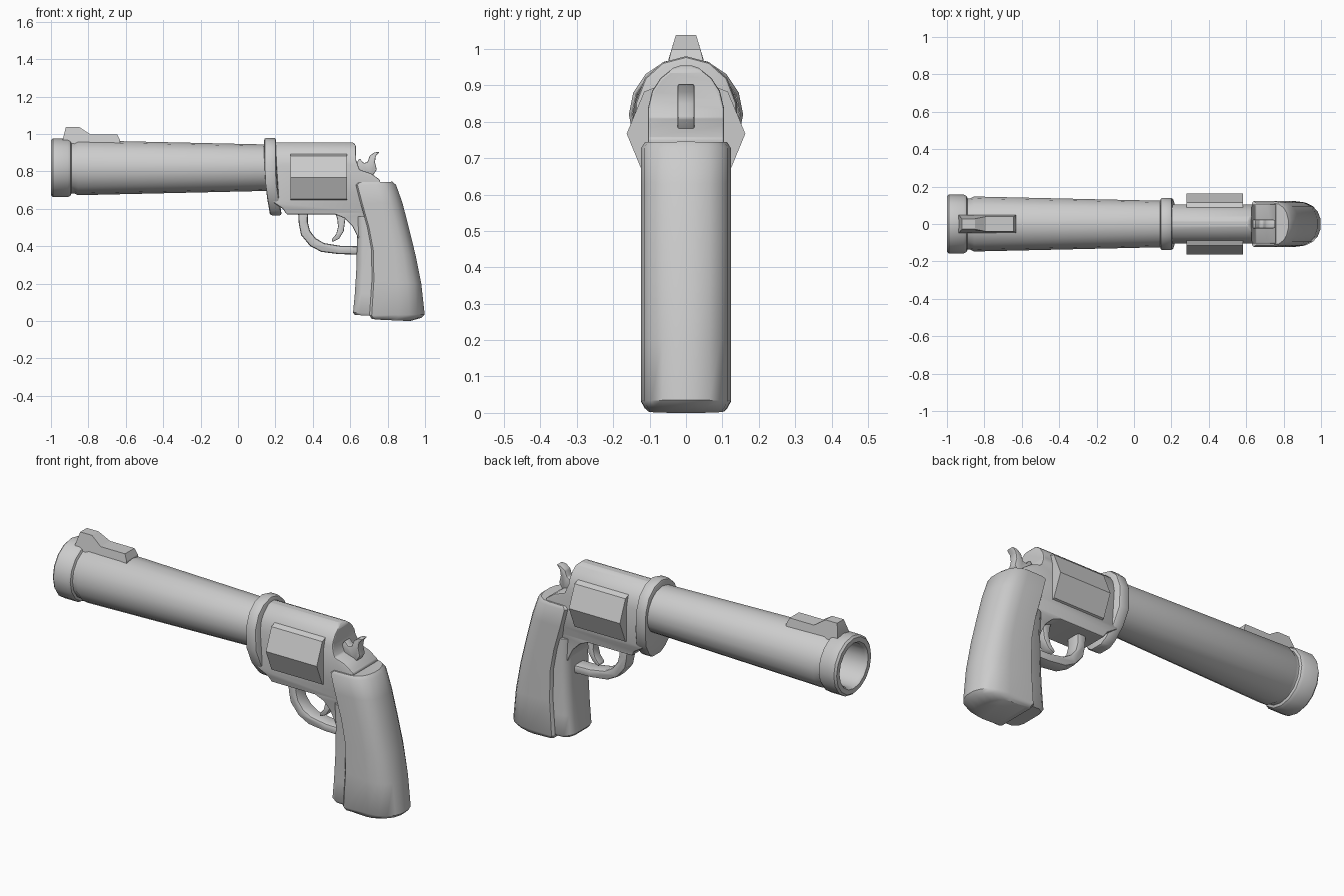
import bpy, bmesh, math

if "Cube" in bpy.data.objects:
    bpy.data.objects.remove(bpy.data.objects["Cube"])


def finish(name, verts, faces, bevel=0, segs=2, angle=35):
    me = bpy.data.meshes.new(name)
    me.from_pydata(verts, [], faces)
    bm = bmesh.new()
    bm.from_mesh(me)
    bmesh.ops.recalc_face_normals(bm, faces=bm.faces)
    bm.to_mesh(me)
    bm.free()
    ob = bpy.data.objects.new(name, me)
    bpy.context.collection.objects.link(ob)
    if bevel:
        add_bevel(ob, bevel, segs)
    smooth(ob, angle)
    return ob


def activate(ob):
    bpy.ops.object.select_all(action='DESELECT')
    ob.select_set(True)
    bpy.context.view_layer.objects.active = ob


def smooth(ob, angle=35):
    activate(ob)
    bpy.ops.object.shade_smooth_by_angle(angle=math.radians(angle))


def add_bevel(ob, width, segs=2):
    m = ob.modifiers.new("bevel", 'BEVEL')
    m.width, m.segments = width, segs
    m.limit_method, m.angle_limit = 'ANGLE', math.radians(35)
    activate(ob)
    bpy.ops.object.modifier_apply(modifier=m.name)


def loft(name, rings, closed_ends=True, **kw):
    n = len(rings[0])
    verts = [p for r in rings for p in r]
    faces = [(k*n + i, k*n + (i+1) % n, (k+1)*n + (i+1) % n, (k+1)*n + i)
             for k in range(len(rings) - 1) for i in range(n)]
    if closed_ends:
        faces += [tuple(range(n)), tuple(range(len(verts) - n, len(verts)))]
    return finish(name, verts, faces, **kw)


def prism(name, pts, half, **kw):
    """Side profile (x, z) extruded across y; half may depend on z."""
    h = half if callable(half) else (lambda z: half)
    return loft(name, [[(x, s*h(z), z) for x, z in pts] for s in (-1, 1)], **kw)


def along_x(name, half_pts, x0, x1, shift=lambda z: 0, **kw):
    """Half section (y, z), mirrored and extruded along x."""
    sec = half_pts + [(-y, z) for y, z in reversed(half_pts) if y > 0]
    return loft(name, [[(x + shift(z), y, z) for y, z in sec] for x in (x0, x1)], **kw)


def lathe(name, prof, zc, n, phase=0, **kw):
    rings = [[(x, r*math.sin(phase + 2*math.pi*i/n), zc + r*math.cos(phase + 2*math.pi*i/n))
              for i in range(n)] for x, r in prof]
    return loft(name, rings, **kw)


def handle(name, levels, section):
    """Stack of (front x, front z, back x, back z, width scale) with a (t, y) half section."""
    sec = section + [(t, -y) for t, y in reversed(section)]
    rings = [[(fx + t*(bx - fx), y*s, fz + t*(bz - fz)) for t, y in sec]
             for fx, fz, bx, bz, s in levels]
    return loft(name, rings, angle=40)


# Barrel with muzzle collar, groove, taper and bore
lathe("barrel", [(0.16, 0.108), (-0.985, 0.112), (-1.0, 0.122), (-1.0, 0.147),
                 (-0.99, 0.157), (-0.91, 0.157), (-0.895, 0.149), (-0.89, 0.137),
                 (-0.875, 0.137), (-0.855, 0.147), (0.16, 0.124)], 0.82, 16)

# Front sight
prism("front_sight", [(-0.937, 0.95), (-0.937, 0.972), (-0.92, 1.038), (-0.85, 1.038),
                      (-0.79, 0.998), (-0.645, 0.998), (-0.63, 0.965), (-0.63, 0.94)],
      lambda z: 0.048 if z < 0.98 else (0.04 if z < 1.01 else 0.028), angle=20)

# Flange between barrel and frame, leaning back at the bottom
along_x("frame_flange", [(0, 0.98), (0.065, 0.963), (0.113, 0.92), (0.14, 0.85), (0.14, 0.74),
                         (0.115, 0.655), (0.07, 0.59), (0.035, 0.565)], 0.14, 0.203,
        lambda z: max(0, 0.75 - z)*0.17, bevel=0.012)

# Frame: side profile cut to a round-topped section
frame = prism("frame", [(0.18, 0.955), (0.615, 0.955), (0.63, 0.94), (0.632, 0.86), (0.65, 0.81),
                        (0.71, 0.79), (0.76, 0.755), (0.76, 0.65), (0.74, 0.45), (0.65, 0.42),
                        (0.635, 0.46), (0.61, 0.51), (0.57, 0.55), (0.52, 0.57), (0.26, 0.57),
                        (0.24, 0.6), (0.18, 0.64)], 0.2)
cutter = along_x("frame_section", [(0, 0.96), (0.035, 0.948), (0.07, 0.92), (0.093, 0.885),
                                   (0.105, 0.835), (0.105, 0.63), (0.09, 0.58),
                                   (0.09, 0.3)], 0.0, 1.0)
cutter.hide_render = True
mod = frame.modifiers.new("section", 'BOOLEAN')
mod.operation, mod.object, mod.solver = 'INTERSECT', cutter, 'EXACT'
activate(frame)
bpy.ops.object.modifier_apply(modifier=mod.name)
bpy.data.objects.remove(cutter)
add_bevel(frame, 0.01)
smooth(frame)

# Eight-sided cartridge drum
lathe("drum", [(0.28, 0.163), (0.583, 0.163)], 0.767, 8, math.pi/2, angle=20)

# Grip front strap
handle("grip_strap", [(0.63, 0.56, 0.8, 0.56, 1), (0.636, 0.45, 0.8, 0.45, 1),
                      (0.634, 0.3, 0.8, 0.3, 1), (0.625, 0.15, 0.8, 0.15, 1),
                      (0.615, 0.045, 0.8, 0.04, 1), (0.625, 0.032, 0.8, 0.027, 0.93)],
       [(0, 0.06), (0.06, 0.09), (0.2, 0.108), (1, 0.108)])

# Grip body, flat at the front edge and rounded at the back
handle("grip", [(0.645, 0.742, 0.825, 0.745, 0.92), (0.63, 0.728, 0.845, 0.728, 1),
                (0.655, 0.63, 0.88, 0.63, 1), (0.692, 0.5, 0.918, 0.48, 1),
                (0.714, 0.38, 0.95, 0.35, 1), (0.716, 0.22, 0.98, 0.2, 1),
                (0.703, 0.03, 0.998, 0.035, 1), (0.715, 0.012, 0.982, 0.018, 0.92),
                (0.74, 0.008, 0.92, 0.0, 0.85)],
       [(0, 0.11), (0.04, 0.123), (0.52, 0.123), (0.72, 0.115), (0.86, 0.095),
        (0.95, 0.065), (1, 0.025)])

# Trigger guard
prism("trigger_guard", [(0.32, 0.6), (0.325, 0.52), (0.337, 0.46), (0.385, 0.402), (0.445, 0.37),
                        (0.54, 0.358), (0.66, 0.355), (0.66, 0.4), (0.55, 0.402), (0.46, 0.417),
                        (0.415, 0.443), (0.385, 0.482), (0.373, 0.53), (0.375, 0.6)],
      0.04, bevel=0.012)

# Trigger
prism("trigger", [(0.51, 0.6), (0.53, 0.55), (0.535, 0.505), (0.525, 0.465), (0.5, 0.435),
                  (0.505, 0.422), (0.54, 0.44), (0.565, 0.48), (0.572, 0.53), (0.58, 0.6)],
      0.025, bevel=0.006)

# Hammer with curved spur
prism("hammer", [(0.62, 0.77), (0.63, 0.84), (0.65, 0.87), (0.672, 0.845), (0.692, 0.85),
                 (0.705, 0.885), (0.73, 0.902), (0.757, 0.904), (0.737, 0.882), (0.732, 0.85),
                 (0.742, 0.81), (0.715, 0.77)], 0.023, bevel=0.005)
